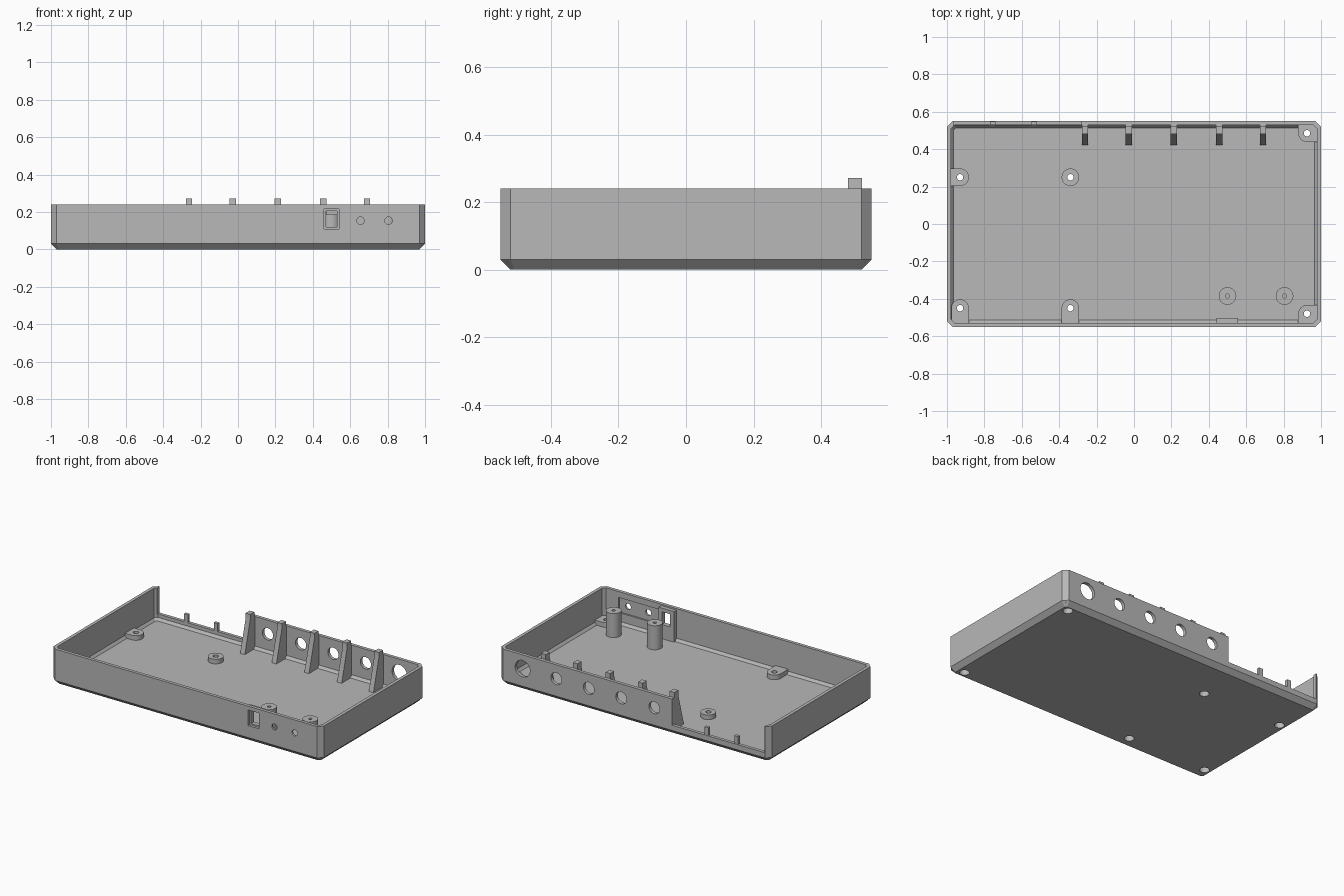
import bpy
import bmesh
from math import cos, sin, pi, radians
from mathutils import Matrix, Vector

cube = bpy.data.objects.get("Cube")
if cube:
    bpy.data.objects.remove(cube, do_unlink=True)

grey = bpy.data.materials.new("plain grey")
grey.use_nodes = True
grey.diffuse_color = (0.48, 0.48, 0.48, 1)
grey.node_tree.nodes["Principled BSDF"].inputs["Base Color"].default_value = (0.48, 0.48, 0.48, 1)

HX, HY, TOP = 1.0, 0.55, 0.24      # half sizes and wall height
WALL, FLOOR = 0.022, 0.025


def finish(bm, name):
    bmesh.ops.recalc_face_normals(bm, faces=bm.faces)
    mesh = bpy.data.meshes.new(name)
    bm.to_mesh(mesh)
    bm.free()
    mesh.materials.append(grey)
    obj = bpy.data.objects.new(name, mesh)
    bpy.context.collection.objects.link(obj)
    return obj


def box(name, x0, x1, y0, y1, z0, z1):
    bm = bmesh.new()
    size = Matrix.Diagonal((x1 - x0, y1 - y0, z1 - z0, 1))
    mid = Matrix.Translation(((x0 + x1) / 2, (y0 + y1) / 2, (z0 + z1) / 2))
    bmesh.ops.create_cube(bm, size=1, matrix=mid @ size)
    return finish(bm, name)


def cylinder(name, centre, r, depth, axis="Z"):
    bm = bmesh.new()
    turn = Matrix.Rotation(pi / 2, 4, "X") if axis == "Y" else Matrix()
    bmesh.ops.create_cone(bm, cap_ends=True, segments=32, radius1=r, radius2=r,
                          depth=depth, matrix=Matrix.Translation(centre) @ turn)
    return finish(bm, name)


def prism(name, points, offset):
    bm = bmesh.new()
    face = bm.faces.new([bm.verts.new(p) for p in points])
    new = bmesh.ops.extrude_face_region(bm, geom=[face])["geom"]
    bmesh.ops.translate(bm, vec=offset,
                        verts=[v for v in new if isinstance(v, bmesh.types.BMVert)])
    return finish(bm, name)


def cut(targets, cutter):
    cutter.hide_render = True
    for obj in targets:
        mod = obj.modifiers.new("cut", "BOOLEAN")
        mod.operation = "DIFFERENCE"
        mod.solver = "EXACT"
        mod.object = cutter
        bpy.context.view_layer.objects.active = obj
        bpy.ops.object.modifier_apply(modifier=mod.name)
    bpy.data.objects.remove(cutter, do_unlink=True)


def octagon(inset, corner, z):
    x, y, c = HX - inset, HY - inset, corner
    return [(x, y - c, z), (x - c, y, z), (c - x, y, z), (-x, y - c, z),
            (-x, c - y, z), (c - x, -y, z), (x - c, -y, z), (x, c - y, z)]


# Tray shell: chamfered outside, then down the inside to the floor
bm = bmesh.new()
rings = [[bm.verts.new(p) for p in octagon(*ring)] for ring in (
    (0.03, 0.012, 0), (0, 0.03, 0.03), (0, 0.03, TOP),
    (WALL, 0.017, TOP), (WALL, 0.017, 0.042), (0.036, 0.011, FLOOR))]
for a, b in zip(rings, rings[1:]):
    for i in range(8):
        j = (i + 1) % 8
        bm.faces.new((a[i], a[j], b[j], b[i]))
bm.faces.new(rings[0])
bm.faces.new(rings[-1])
tray = finish(bm, "tray")
parts = [tray]

# Open section of the back wall with two small posts
cut([tray], box("back_opening", -0.965, -0.28, 0.5, 0.6, 0.065, 0.3))
for x in (-0.755, -0.535):
    parts.append(box("small_post", x - 0.014, x + 0.014, 0.528, 0.548, 0.05, 0.118))

# Round sockets through the back wall
for x, r in ((0.825, 0.055), (0.575, 0.04), (0.335, 0.04), (0.095, 0.04), (-0.15, 0.04)):
    cut([tray], cylinder("socket", (x, HY, 0.147), r, 0.1, "Y"))

# Ribs bracing the back wall, each with a tab above the rim
for x in (-0.262, -0.028, 0.213, 0.455, 0.69):
    profile = [(0.42, 0.02), (0.48, TOP), (0.48, 0.272), (0.522, 0.272),
               (0.522, TOP - 0.002), (0.535, TOP - 0.002), (0.535, 0.02)]
    parts.append(prism("rib", [(x - 0.017, y, z) for y, z in profile], (0.034, 0, 0)))

# Window frame, and recessed panel with two light holes, in the front wall
frame = box("window_frame", 0.44, 0.555, -0.535, -0.502, 0.02, 0.23)
parts.append(frame)
cut([tray], box("panel_recess", 0.575, 0.87, -0.538, -0.5, 0.1, 0.2))
cut([tray, frame], box("window_recess", 0.46, 0.54, -0.6, -0.533, 0.11, 0.215))
cut([tray, frame], box("window_hole", 0.47, 0.53, -0.6, -0.4, 0.12, 0.205))
for x in (0.655, 0.805):
    cut([tray], cylinder("light_hole", (x, -HY, 0.153), 0.02, 0.1, "Y"))

# Screw bosses: rounded pads that run on to the wall on the given sides
R = 0.047
for x, y, sx, sy in ((-0.93, 0.25, -1, 0), (-0.34, 0.25, 0, 0), (-0.93, -0.45, 0, -1),
                     (-0.34, -0.45, 0, -1), (0.925, 0.485, 1, 1), (0.925, -0.48, 1, -1)):
    outline = [(x + R * cos(i * pi / 16), y + R * sin(i * pi / 16)) for i in range(32)]
    wx, wy = sx * (HX - 0.02), sy * (HY - 0.02)
    if sx and sy:
        outline += [(wx, wy), (wx, y - sy * R), (x - sx * R, wy)]
    elif sx:
        outline += [(wx, y - R), (wx, y + R)]
    elif sy:
        outline += [(x - R, wy), (x + R, wy)]
    bm = bmesh.new()
    for z in (0.021, 0.056):
        for px, py in outline:
            bm.verts.new((px, py, z))
    hull = bmesh.ops.convex_hull(bm, input=bm.verts)
    loose = {g for g in hull["geom_interior"] + hull["geom_unused"]
             if isinstance(g, bmesh.types.BMVert)}
    bmesh.ops.delete(bm, geom=list(loose), context="VERTS")
    bmesh.ops.dissolve_limit(bm, angle_limit=radians(1), verts=bm.verts, edges=bm.edges)
    boss = finish(bm, "screw_boss")
    parts.append(boss)
    cut([tray, boss], cylinder("screw_head", (x, y, 0), 0.03, 0.07))
    cut([tray, boss], cylinder("screw_hole", (x, y, 0.05), 0.017, 0.1))

# Tall standoffs behind the front panel
for x in (0.5, 0.805):
    standoff = cylinder("standoff", (x, -0.385, 0.103), R, 0.165)
    cut([standoff], cylinder("pilot_hole", (x, -0.385, 0.17), 0.011, 0.1))
    parts.append(standoff)

# Smooth round faces, keep the edges crisp
bpy.ops.object.select_all(action="DESELECT")
for obj in parts:
    obj.select_set(True)
bpy.context.view_layer.objects.active = tray
bpy.ops.object.shade_smooth_by_angle(angle=radians(25))
